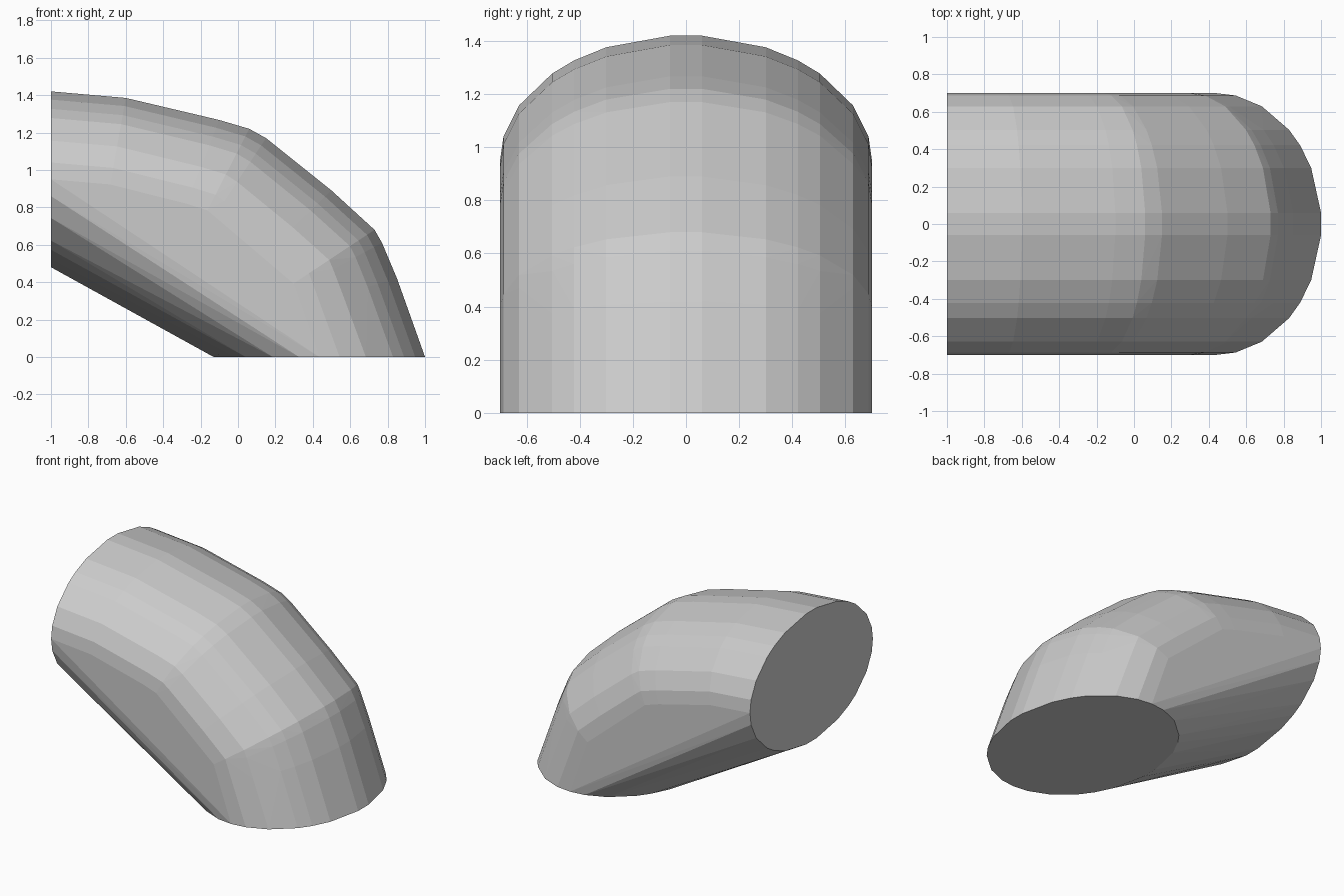
import bpy, bmesh
from math import sin, cos, radians, hypot

if "Cube" in bpy.data.objects:
    bpy.data.objects.remove(bpy.data.objects["Cube"])

HALF_WIDTH = 0.70

# Uneven facet angles, mirrored left/right and outer/inner
quarter = [4.9, 25.4, 37, 46, 64, 79, 90]
half = quarter + [180 - a for a in quarter[:-1]]
angles = [radians(s * a) for a in half for s in (1, -1)]

# Sections along the elbow: outer point (x, z), outward direction, half thickness
sections = [
    ((-1.00, 1.42), (0.0, 1.0), 0.47),
    ((-0.60, 1.385), (0.18, 1.0), 0.47),
    ((-0.10, 1.267), (0.35, 0.9), 0.48),
    ((0.06, 1.22), (0.45, 0.88), 0.49),
    ((0.15, 1.17), (0.55, 0.83), 0.50),
    ((0.50, 0.89), (0.72, 0.69), 0.51),
    ((0.73, 0.68), (0.83, 0.55), 0.52),
    ((0.77, 0.61), (0.88, 0.47), 0.53),
    ((0.85, 0.42), (0.95, 0.28), 0.54),
    ((1.00, 0.00), (1.0, 0.0), 0.565),
]

# Wrap the elliptical sections in a convex shell
bm = bmesh.new()
for (ox, oz), (dx, dz), r in sections:
    n = hypot(dx, dz)
    dx, dz = dx / n, dz / n
    # scale so the facet nearest the outer edge lies exactly on the outline
    k = 1 / cos(radians(quarter[0]))
    for a in angles:
        t = r * (cos(a) * k - 1)
        bm.verts.new((ox + dx * t, HALF_WIDTH * sin(a), oz + dz * t))
hull = bmesh.ops.convex_hull(bm, input=bm.verts[:])
junk = {g for g in hull["geom_interior"] + hull["geom_unused"]
        if isinstance(g, bmesh.types.BMVert)}
bmesh.ops.delete(bm, geom=list(junk), context='VERTS')

# Merge flat regions such as the end caps
bmesh.ops.dissolve_limit(bm, angle_limit=radians(0.5),
                         verts=bm.verts[:], edges=bm.edges[:])
bmesh.ops.recalc_face_normals(bm, faces=bm.faces[:])

mesh = bpy.data.meshes.new("elbow_shell")
bm.to_mesh(mesh)
bm.free()
elbow = bpy.data.objects.new("elbow_shell", mesh)
bpy.context.collection.objects.link(elbow)
